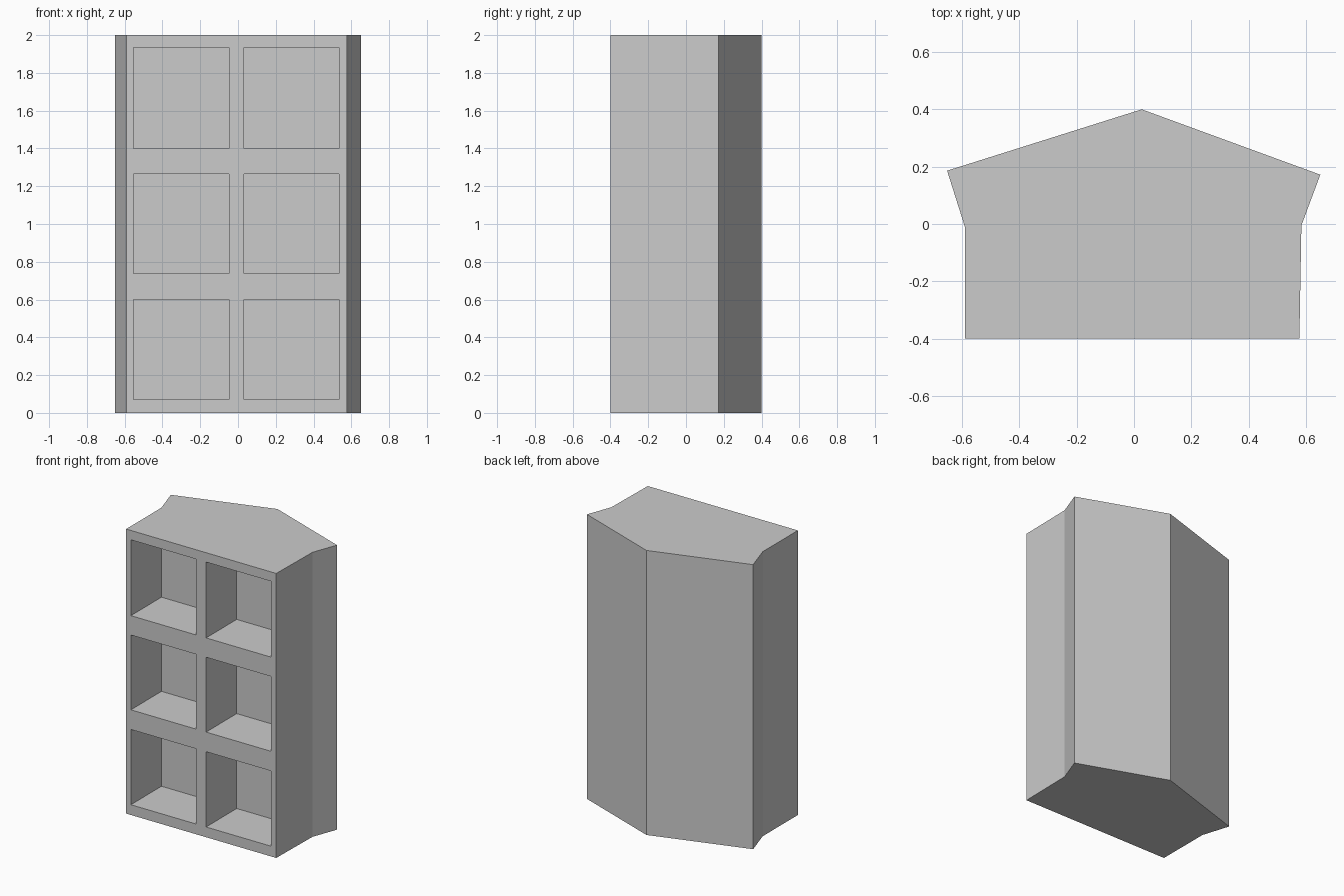
import bpy
import bmesh
from mathutils import Vector

cube = bpy.data.objects.get("Cube")
if cube:
    bpy.data.objects.remove(cube, do_unlink=True)

HEIGHT = 2.0
RECESS_DEPTH = 0.34
# Plan outline: straight front, flared sides, pointed back
OUTLINE = [(-0.59, -0.4), (0.577, -0.4), (0.584, -0.005), (0.65, 0.172),
           (0.027, 0.4), (-0.652, 0.186), (-0.59, -0.01)]
COLUMNS = [(-0.553, -0.047), (0.032, 0.535)]
ROWS = [(0.072, 0.601), (0.739, 1.265), (1.401, 1.934)]

grey = bpy.data.materials.new("plain grey")
grey.use_nodes = True
colour = (0.6, 0.6, 0.6, 1.0)
grey.diffuse_color = colour
grey.node_tree.nodes["Principled BSDF"].inputs["Base Color"].default_value = colour

# Solid body: the outline raised to full height
bm = bmesh.new()
base = bm.faces.new([bm.verts.new((x, y, 0)) for x, y in OUTLINE])
raised = bmesh.ops.extrude_face_region(bm, geom=[base], use_keep_orig=True)
top_verts = [g for g in raised["geom"] if isinstance(g, bmesh.types.BMVert)]
bmesh.ops.translate(bm, verts=top_verts, vec=(0, 0, HEIGHT))
bmesh.ops.recalc_face_normals(bm, faces=bm.faces[:])


def front_faces():
    bm.normal_update()
    return [f for f in bm.faces if f.normal.y < -0.99]


def cut_front(point, normal):
    faces = front_faces()
    edges = {e for f in faces for e in f.edges}
    verts = {v for f in faces for v in f.verts}
    bmesh.ops.bisect_plane(bm, geom=[*verts, *edges, *faces],
                           plane_co=point, plane_no=normal)


# Divide the front along the borders of the compartments
for span in COLUMNS:
    for x in span:
        cut_front(Vector((x, 0, 0)), Vector((1, 0, 0)))
for span in ROWS:
    for z in span:
        cut_front(Vector((0, 0, z)), Vector((0, 0, 1)))


def inside(value, spans):
    return any(low < value < high for low, high in spans)


# Push each compartment back into the body
bays = []
for face in front_faces():
    centre = face.calc_center_median()
    if inside(centre.x, COLUMNS) and inside(centre.z, ROWS):
        bays.append(face)
sunk = bmesh.ops.extrude_discrete_faces(bm, faces=bays)["faces"]
bmesh.ops.translate(bm, verts=list({v for f in sunk for v in f.verts}),
                    vec=(0, RECESS_DEPTH, 0))
bmesh.ops.recalc_face_normals(bm, faces=bm.faces[:])

mesh = bpy.data.meshes.new("shelf_cabinet")
bm.to_mesh(mesh)
bm.free()
mesh.materials.append(grey)
cabinet = bpy.data.objects.new("shelf_cabinet", mesh)
bpy.context.collection.objects.link(cabinet)
